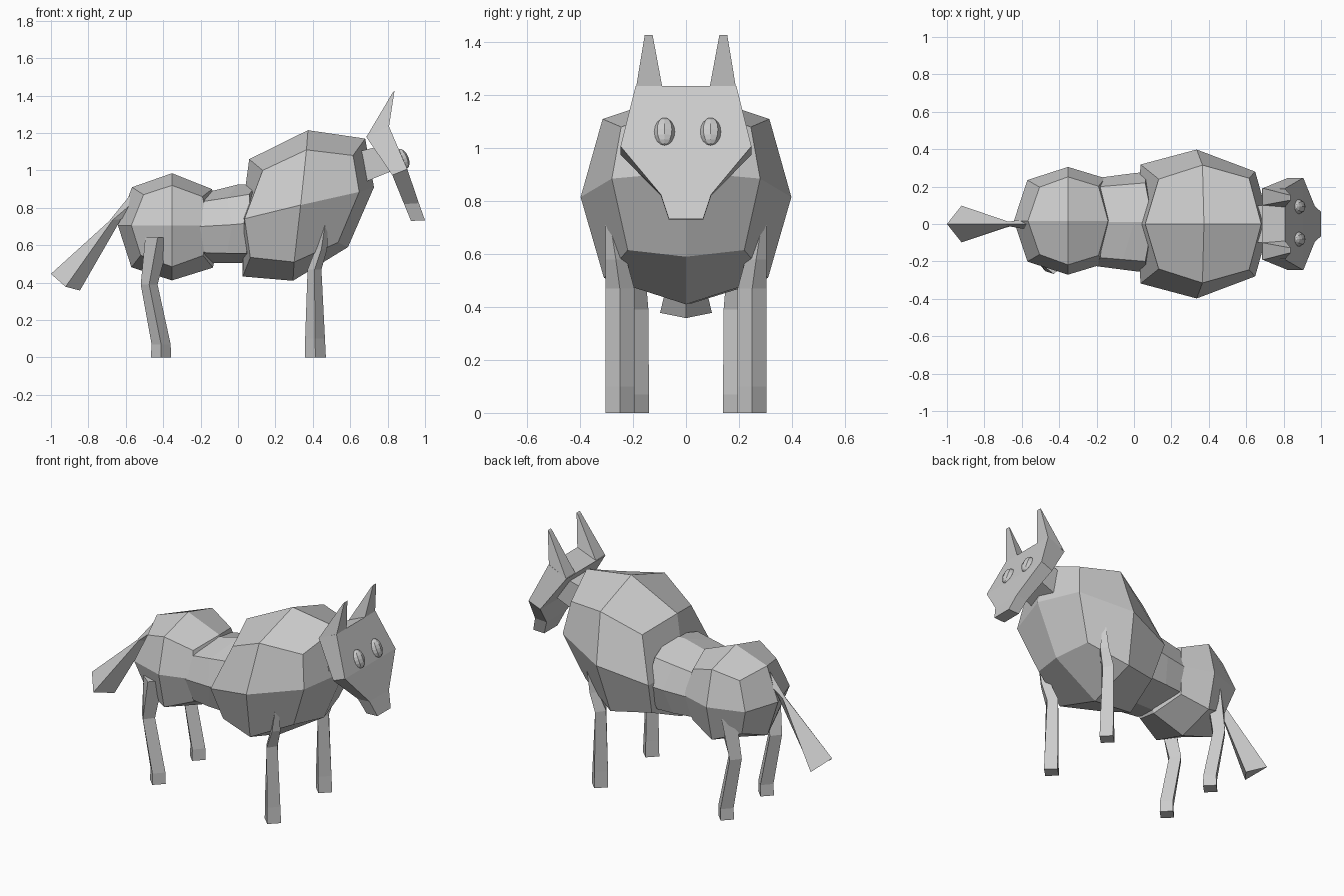
import bpy, bmesh
from mathutils import Matrix


def make(name, verts, faces):
    bm = bmesh.new()
    vs = [bm.verts.new(v) for v in verts]
    for f in faces:
        bm.faces.new([vs[i] for i in f])
    bmesh.ops.recalc_face_normals(bm, faces=bm.faces)
    me = bpy.data.meshes.new(name)
    bm.to_mesh(me)
    bm.free()
    ob = bpy.data.objects.new(name, me)
    bpy.context.collection.objects.link(ob)
    return ob


def loft(name, rings):
    """Closed tube through rings of equal point count."""
    n = len(rings[0])
    verts = [p for r in rings for p in r]
    faces = [(k * n + i, k * n + (i + 1) % n, (k + 1) * n + (i + 1) % n, (k + 1) * n + i)
             for k in range(len(rings) - 1) for i in range(n)]
    faces += [tuple(range(n)), tuple(range(len(verts) - n, len(verts)))]
    return make(name, verts, faces)


def blob(name, outline, flank, centre, y0=0.0):
    """24-quad faceted ball: 8-point mid outline, two mirrored 8-point flanks and centres.
    Points run back-top, top, front-top, front, front-bottom, bottom, back-bottom, back."""
    verts = [(x, y0, z) for x, z in outline]
    faces = []
    for s in (-1, 1):
        b = len(verts)
        verts += [(x, y0 + s * y, z) for x, z, y in flank]
        verts.append((centre[0], y0 + s * centre[2], centre[1]))
        for i in range(8):
            j = (i + 1) % 8
            faces.append((i, j, b + j, b + i))
        for i in (1, 3, 5, 7):
            faces.append((b + i, b + (i + 1) % 8, b + (i + 2) % 8, b + 8))
    return make(name, verts, faces)


# Body masses
blob("chest",
     [(.06, 1.06), (.374, 1.215), (.68, 1.17), (.727, .91), (.588, .59), (.294, .41), (.025, .433), (.016, .74)],
     [(.132, 1.0, .24), (.366, 1.11, .315), (.615, 1.08, .245), (.648, .885, .28),
      (.535, .615, .22), (.3, .51, .31), (.066, .535, .24), (.035, .742, .318)],
     (.335, .815, .398))
blob("rump",
     [(-.567, .91), (-.353, .985), (-.139, .9), (-.09, .706), (-.134, .48), (-.353, .412), (-.57, .482), (-.642, .706)],
     [(-.505, .87, .18), (-.353, .92, .235), (-.19, .86, .185), (-.155, .706, .228),
      (-.187, .545, .185), (-.353, .485, .235), (-.52, .546, .18), (-.57, .706, .218)],
     (-.353, .706, .288), .017)
blob("waist",
     [(-.16, .885), (.0, .925), (.1, .925), (.14, .73), (.1, .5), (.0, .505), (-.16, .505), (-.17, .7)],
     [(-.18, .835, .19), (-.06, .853, .2), (.06, .872, .21), (.07, .72, .27),
      (.045, .557, .21), (-.06, .557, .205), (-.18, .56, .19), (-.205, .7, .235)],
     (-.03, .71, .258), .01)

# Neck block between chest and head
loft("neck", [[(.6, -.1, 1.09), (.6, .1, 1.09), (.66, .1, .93), (.66, -.1, .93)],
              [(.8, -.1, 1.14), (.8, .1, 1.14), (.83, .1, 1.0), (.83, -.1, 1.0)]])

# Head: front and back edge of each level with its half width
head_levels = [(.807, 1.235, .685, 1.18, .19), (.905, 1.007, .825, .975, .247),
               (.967, .825, .888, .82, .095), (1.0, .733, .925, .73, .065)]
loft("head", [[(xf, -w, zf), (xf, w, zf), (xb, w, zb), (xb, -w, zb)]
              for xf, zf, xb, zb, w in head_levels])

for side, s in (("left", 1), ("right", -1)):
    # Wedge-shaped ear
    loft("ear_" + side, [[(.807, s * .09, 1.233), (.807, s * .188, 1.233),
                          (.686, s * .192, 1.178), (.686, s * .1, 1.178)],
                         [(.837, s * .126, 1.427), (.837, s * .156, 1.427),
                          (.828, s * .156, 1.418), (.828, s * .126, 1.418)]])
    # Eye
    bm = bmesh.new()
    bmesh.ops.create_uvsphere(bm, u_segments=8, v_segments=8, radius=1,
                              matrix=Matrix.Translation((.882, .006 + s * .087, 1.062))
                              @ Matrix.Rotation(-.4, 4, 'Y')
                              @ Matrix.Diagonal((.03, .039, .056, 1)))
    me = bpy.data.meshes.new("eye_" + side)
    bm.to_mesh(me)
    bm.free()
    bpy.context.collection.objects.link(bpy.data.objects.new("eye_" + side, me))

    # Legs: diamond sections (x, y, z, half x, half y)
    front = [(.414, .25, 0, .056, .055), (.412, .25, .1, .053, .055), (.409, .25, .47, .037, .055),
             (.446, .265, .58, .031, .04), (.474, .295, .77, .006, .008)]
    hind = [(-.412, .195, 0, .054, .055), (-.411, .195, .07, .051, .055), (-.475, .197, .39, .045, .055),
            (-.43, .215, .64, .066, .052)]
    for name, secs in (("front_leg_", front), ("hind_leg_", hind)):
        loft(name + side, [[(x + a, s * y, z), (x, s * (y + b), z), (x - a, s * y, z), (x, s * (y - b), z)]
                           for x, y, z, a, b in secs])

# Tail: (outer x, z, middle x, z, inner x, z, half width)
tail = [(-.575, .87, -.57, .82, -.56, .75, .03), (-.69, .728, -.67, .735, -.625, .74, .012),
        (-1.0, .447, -.922, .378, -.845, .358, .098)]
loft("tail", [[(xo, 0, zo), (xm, w, zm), (xi, 0, zi), (xm, -w, zm)]
              for xo, zo, xm, zm, xi, zi, w in tail])
